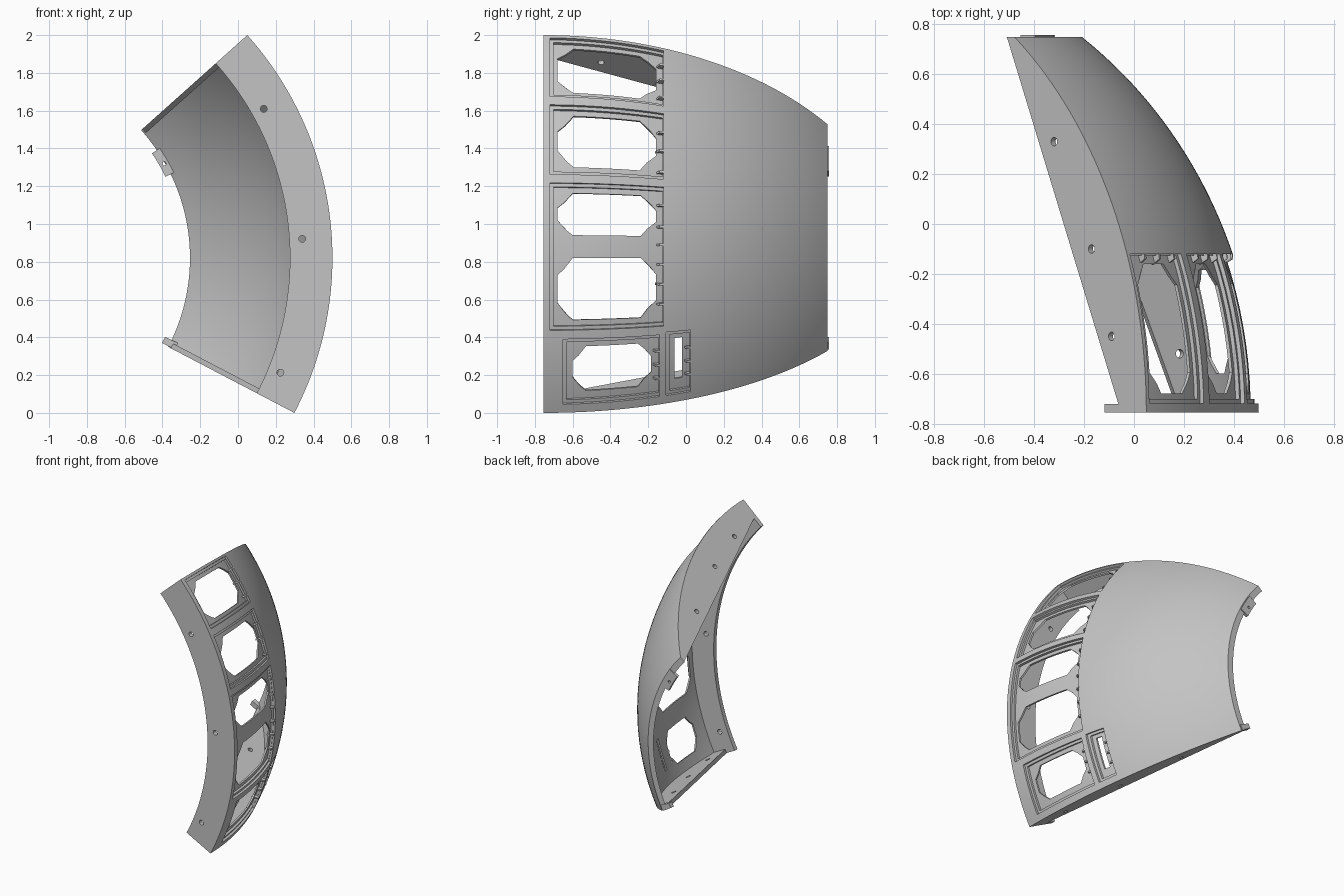
import bpy, bmesh
from math import sin, cos, radians, sqrt
from mathutils import Vector

old = bpy.data.objects.get("Cube")
if old:
    bpy.data.objects.remove(old, do_unlink=True)

CX, CZ = -1.27, 0.82           # axis of revolution, running along y
A0, A1 = -27.6, 41.81          # angular limits in degrees
FRONT, BACK, SKIN = -0.755, 0.75, 0.045

grey = bpy.data.materials.new("light_grey")
grey.use_nodes = True
grey.diffuse_color = (0.55, 0.55, 0.55, 1)
grey.node_tree.nodes["Principled BSDF"].inputs["Base Color"].default_value = (0.55, 0.55, 0.55, 1)


def radius(y):
    return 1.77 * sqrt(1 - ((y - FRONT) / 1.88) ** 2)


def point(y, r, a):
    return Vector((CX + r * cos(radians(a)), y, CZ + r * sin(radians(a))))


def steps(a, b, n):
    return [a + (b - a) * i / n for i in range(n + 1)]


def loft(bm, rings):
    """Closed solid through equal-length rings, with end caps."""
    rings = [[bm.verts.new(p) for p in ring] for ring in rings]
    n = len(rings[0])
    for a, b in zip(rings, rings[1:]):
        for i in range(n):
            j = (i + 1) % n
            bm.faces.new((a[i], a[j], b[j], b[i]))
    bm.faces.new(rings[0][::-1])
    bm.faces.new(rings[-1])


def finish(bm, name):
    bmesh.ops.recalc_face_normals(bm, faces=bm.faces)
    mesh = bpy.data.meshes.new(name)
    bm.to_mesh(mesh)
    bm.free()
    ob = bpy.data.objects.new(name, mesh)
    bpy.context.collection.objects.link(ob)
    mesh.materials.append(grey)
    return ob


def activate(ob):
    bpy.ops.object.select_all(action='DESELECT')
    ob.select_set(True)
    bpy.context.view_layer.objects.active = ob


def cut(ob, bm):
    cutter = finish(bm, "cutter")
    cutter.hide_render = True
    mod = ob.modifiers.new("cut", 'BOOLEAN')
    mod.operation, mod.solver, mod.object = 'DIFFERENCE', 'EXACT', cutter
    activate(ob)
    bpy.ops.object.modifier_apply(modifier=mod.name)
    bpy.data.objects.remove(cutter, do_unlink=True)


def sweep(bm, profile, a0, a1, n):
    """Revolve a closed (y, r) profile between two angles."""
    loft(bm, [[point(y, r, a) for y, r in profile] for a in steps(a0, a1, n)])


def band(y0, y1, low, high, n=8):
    """Profile between two offsets from the outer surface."""
    ys = steps(y0, y1, n)
    return [(y, radius(y) + high) for y in ys] + [(y, radius(y) + low) for y in ys[::-1]]


def cylinder(bm, centre, axis, r, depth):
    q = axis.to_track_quat('Z', 'Y').to_matrix().to_4x4()
    q.translation = centre
    bmesh.ops.create_cone(bm, cap_ends=True, segments=20, radius1=r, radius2=r, depth=depth, matrix=q)


# Curved skin with the front flange in one profile
ys = steps(FRONT, BACK, 40)
inner = [(y, radius(y) - SKIN) for y in steps(BACK, -0.722, 39)]
profile = [(y, radius(y)) for y in ys] + inner + [(-0.722, 1.545), (FRONT, 1.545)]
bm = bmesh.new()
sweep(bm, profile, A0, A1, 72)
skin = finish(bm, "curved_skin")

# Stepped panel recesses: y range, angle range
panels = [(-0.72, -0.12, 28.9, 41.2), (-0.72, -0.12, 14.5, 27.3), (-0.72, -0.12, -12.5, 13.0),
          (-0.65, -0.14, -26.0, -14.1), (-0.105, 0.025, -26.0, -13.7)]
for inset, depth in ((0, 0.016), (0.018, 0.032)):
    bm = bmesh.new()
    for y0, y1, a0, a1 in panels:
        da = inset * 34
        sweep(bm, band(y0 + inset, y1 - inset * 0.3, -depth, 0.08), a0 + da, a1 - da, 16)
    cut(skin, bm)

# Octagonal window openings and the narrow slot
windows = [(-0.68, -0.16, 30.3, 39.7, 0.085, 2.3), (-0.68, -0.16, 16.1, 25.7, 0.085, 3),
           (-0.68, -0.16, 4.0, 11.4, 0.08, 2.6), (-0.68, -0.16, -10.9, 0, 0.08, 3),
           (-0.60, -0.185, -24.0, -15.7, 0.07, 2.6), (-0.06, -0.02, -23.3, -15.2, 0, 0)]
bm = bmesh.new()
for y0, y1, a0, a1, cy, ca in windows:
    if cy:
        outline = [(y0 + cy, a0), (y1 - cy, a0), (y1, a0 + ca), (y1, a1 - ca),
                   (y1 - cy, a1), (y0 + cy, a1), (y0, a1 - ca), (y0, a0 + ca)]
    else:
        outline = [(y0, a0), (y1, a0), (y1, a1), (y0, a1)]
    loft(bm, [[point(y, r, a) for y, a in outline] for r in (1.4, 2.0)])
cut(skin, bm)

# Bolt holes through the flange
bm = bmesh.new()
for a in (29.3, 3.6, -22.1):
    cylinder(bm, point(-0.74, 1.613, a), Vector((0, 1, 0)), 0.018, 0.2)
cut(skin, bm)


# Flat end walls with a straight inner edge and bolt holes
def end_wall(name, a, side, holes):
    along = Vector((-sin(radians(a)), 0, cos(radians(a)))) * side
    edge = [(y, radius(y) - SKIN + 0.004) for y in steps(-0.722, BACK, 32)]
    outline = edge + [(BACK, 1.02), (-0.722, 1.62)]
    bm = bmesh.new()
    loft(bm, [[point(y, r, a) + along * t for y, r in outline] for t in (0, 0.028)])
    wall = finish(bm, name)
    bm = bmesh.new()
    for y, r in holes:
        cylinder(bm, point(y, r, a), along, 0.017, 0.2)
    cut(wall, bm)
    return wall


parts = [skin,
         end_wall("upper_end_wall", A1, -1, [(0.33, 1.274), (-0.1, 1.475), (-0.45, 1.583)]),
         end_wall("lower_end_wall", A0, 1, [(0.33, 1.274), (-0.1, 1.475), (-0.52, 1.625)])]

# Small wedge gussets along the rear edge of each panel
teeth = [(-0.12, (37.9, 34.5, 30.8, 23.6, 20, 15.9, 9.7, 5.7, 2.4, -1.2, -4.8, -8.5)),
         (-0.14, (-17.2, -19.9, -22.5)), (0.025, (-17.2, -19.9, -22.5))]
bm = bmesh.new()
for y, angles in teeth:
    r = radius(y)
    side = [(y + 0.003, r - 0.036), (y + 0.003, r), (y - 0.02, r + 0.002), (y - 0.045, r - 0.036)]
    for a in angles:
        sweep(bm, side, a - 0.2, a + 0.2, 1)
parts.append(finish(bm, "panel_gussets"))

# Rear locating tabs
bm = bmesh.new()
sweep(bm, [(0.735, 0.985), (0.757, 0.985), (0.757, 1.055), (0.735, 1.055)], 25.9, 34.2, 6)
upper_tab = finish(bm, "upper_rear_tab")
bm = bmesh.new()
cylinder(bm, point(0.75, 1.012, 29.6), Vector((0, 1, 0)), 0.01, 0.2)
cut(upper_tab, bm)
bm = bmesh.new()
sweep(bm, [(0.72, 0.977), (0.757, 0.977), (0.757, 1.055), (0.72, 1.055)], -27.4, -25.3, 2)
parts += [upper_tab, finish(bm, "lower_rear_tab")]

for ob in parts:
    activate(ob)
    bpy.ops.object.shade_smooth_by_angle(angle=radians(25))
